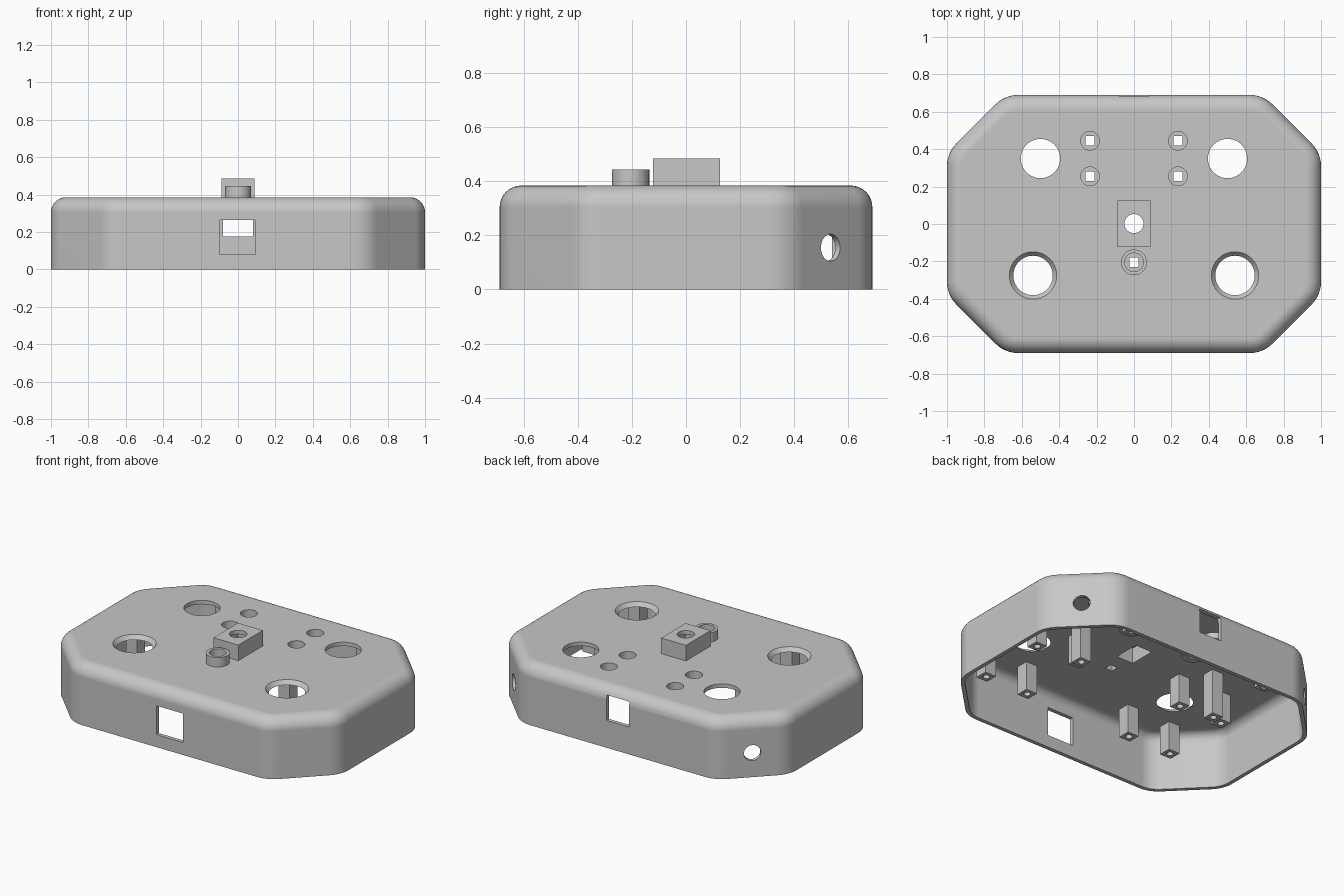
import bpy
import bmesh
import math
from mathutils import Matrix, Vector

cube = bpy.data.objects.get("Cube")
if cube:
    bpy.data.objects.remove(cube, do_unlink=True)

grey = bpy.data.materials.new("plain grey")
grey.use_nodes = True
grey.diffuse_color = (0.57, 0.57, 0.57, 1)
grey.node_tree.nodes["Principled BSDF"].inputs["Base Color"].default_value = (0.57, 0.57, 0.57, 1)

TOP, WALL, FILLET, CORNER = 0.385, 0.025, 0.08, 0.17
CEILING = TOP - WALL


def finish(name, bm):
    bmesh.ops.recalc_face_normals(bm, faces=bm.faces)
    mesh = bpy.data.meshes.new(name)
    bm.to_mesh(mesh)
    bm.free()
    mesh.materials.append(grey)
    ob = bpy.data.objects.new(name, mesh)
    bpy.context.collection.objects.link(ob)
    return ob


def box(name, x0, x1, y0, y1, z0, z1):
    bm = bmesh.new()
    size = Matrix.Diagonal((x1 - x0, y1 - y0, z1 - z0, 1))
    centre = Matrix.Translation(((x0 + x1) / 2, (y0 + y1) / 2, (z0 + z1) / 2))
    bmesh.ops.create_cube(bm, size=1, matrix=centre @ size)
    return finish(name, bm)


def square(name, x, y, side, z0, z1):
    h = side / 2
    return box(name, x - h, x + h, y - h, y + h, z0, z1)


def tube(name, x, y, z0, z1, r, r_top=None, n=40, turn=Matrix()):
    bm = bmesh.new()
    place = Matrix.Translation((x, y, (z0 + z1) / 2)) @ turn
    bmesh.ops.create_cone(bm, cap_ends=True, segments=n, radius1=r,
                          radius2=r if r_top is None else r_top,
                          depth=z1 - z0, matrix=place)
    return finish(name, bm)


def cut(target, *cutters):
    bpy.context.view_layer.objects.active = target
    for c in cutters:
        mod = target.modifiers.new("cut", "BOOLEAN")
        mod.operation = "DIFFERENCE"
        mod.solver = "EXACT"
        mod.object = c
        bpy.ops.object.modifier_apply(modifier=mod.name)
        bpy.data.objects.remove(c, do_unlink=True)


def smooth(ob):
    bpy.ops.object.select_all(action="DESELECT")
    ob.select_set(True)
    bpy.context.view_layer.objects.active = ob
    bpy.ops.object.shade_smooth_by_angle(angle=math.radians(30))
    mod = ob.modifiers.new("even normals", "WEIGHTED_NORMAL")
    mod.keep_sharp = True


def outline(inset, steps=6):
    """Rounded octagon, moved inwards by inset."""
    hx, hy, a, b = 1.0, 0.69, 0.69, 0.38
    corners = [(hx, -b), (hx, b), (a, hy), (-a, hy),
               (-hx, b), (-hx, -b), (-a, -hy), (a, -hy)]
    pts = []
    for i, p in enumerate(corners):
        p = Vector(p)
        to_prev = (Vector(corners[i - 1]) - p).normalized()
        to_next = (Vector(corners[(i + 1) % 8]) - p).normalized()
        centre = p + (to_prev + to_next).normalized() * CORNER / math.cos(math.pi / 8)
        for s in range(steps + 1):
            ang = math.pi / 4 * (i - 1 + s / steps)
            pts.append(centre + (CORNER - inset) * Vector((math.cos(ang), math.sin(ang))))
    return pts


def dome(inset, top, radius, steps=8):
    """Rings climbing a wall and rolling over the top fillet."""
    rings = [(inset, 0.0)]
    for s in range(steps + 1):
        t = math.pi / 2 * s / steps
        rings.append((inset + radius * (1 - math.cos(t)), top - radius + radius * math.sin(t)))
    return rings


# Hollow shell, open underneath
bm = bmesh.new()
profile = dome(WALL, CEILING, FILLET - WALL)[::-1] + dome(0, TOP, FILLET)
loops = [[bm.verts.new((p.x, p.y, z)) for p in outline(inset)] for inset, z in profile]
for low, high in zip(loops, loops[1:]):
    for i in range(len(low)):
        j = (i + 1) % len(low)
        bm.faces.new((low[i], low[j], high[j], high[i]))
bm.faces.new(loops[0])
bm.faces.new(loops[-1])
shell = finish("shell", bm)

# Windows in the front and back walls
cut(shell, box("cutter", -0.095, 0.092, -0.8, -0.6, 0.08, 0.265),
    box("cutter", -0.08, 0.08, 0.6, 0.8, 0.175, 0.335))

SMALL_Y = (0.255, 0.445)
for side in (-1, 1):
    # Round holes in the rear slanted walls and in the top
    aim = Vector((side, 1, 0)).to_track_quat("Z", "Y").to_matrix().to_4x4()
    port = tube("cutter", 0, 0, -0.1, 0.1, 0.05,
                turn=Matrix.Translation((side * 0.845, 0.535, 0.155)) @ aim)
    cut(shell, port,
        tube("cutter", side * 0.5, 0.35, 0.3, 0.45, 0.105),
        tube("cutter", side * 0.54, -0.275, CEILING - 0.01, TOP + 0.01, 0.097, 0.135))
    for y in SMALL_Y:
        cut(shell, tube("cutter", side * 0.235, y, 0.3, 0.45, 0.05))

# Openings under the centre block and the front boss
BLOCK_POCKET = (-0.06, 0.06, -0.083, 0.087)
cut(shell, box("cutter", *BLOCK_POCKET, 0.3, 0.45),
    square("cutter", 0, -0.205, 0.05, 0.3, 0.45))
smooth(shell)

# Cups beneath the small holes, with square slots
for side, word in ((-1, "right"), (1, "left")):
    for y, row in zip(SMALL_Y, ("front", "back")):
        x = side * 0.235
        cup = tube(f"{word}_{row}_cup", x, y, 0.32, TOP - 0.004, 0.068)
        cut(cup, tube("cutter", x, y, 0.335, 0.45, 0.05),
            square("cutter", x, y, 0.05, 0.3, 0.4))
        smooth(cup)

# Centre block, hollow from below with a round hole on top
block = box("centre_block", -0.088, 0.088, -0.122, 0.126, TOP - 0.01, 0.485)
cut(block, box("cutter", *BLOCK_POCKET, 0.3, 0.46),
    tube("cutter", 0, 0.002, 0.4, 0.55, 0.051))
smooth(block)

# Front boss with a recess and a square slot
boss = tube("front_boss", 0, -0.205, TOP - 0.01, 0.445, 0.069)
cut(boss, tube("cutter", 0, -0.205, 0.4, 0.5, 0.05),
    square("cutter", 0, -0.205, 0.05, 0.3, 0.45))
smooth(boss)


# Mounting posts with pilot holes
def post(name, x, y, bottom):
    ob = square(name, x, y, 0.08, bottom, CEILING + 0.01)
    cut(ob, tube("cutter", x, y, bottom - 0.05, bottom + 0.1, 0.02, n=20))
    smooth(ob)


for side, word in ((-1, "right"), (1, "left")):
    for dy, row in ((-0.23, "front"), (0.23, "back")):
        for dx, place in ((-0.155, "inner"), (0.155, "outer")):
            post(f"{word}_{row}_{place}_post", side * (0.54 + dx), -0.275 + dy, 0.175)
        post(f"{word}_{row}_long_post", side * 0.5, 0.35 + dy, 0.07)
